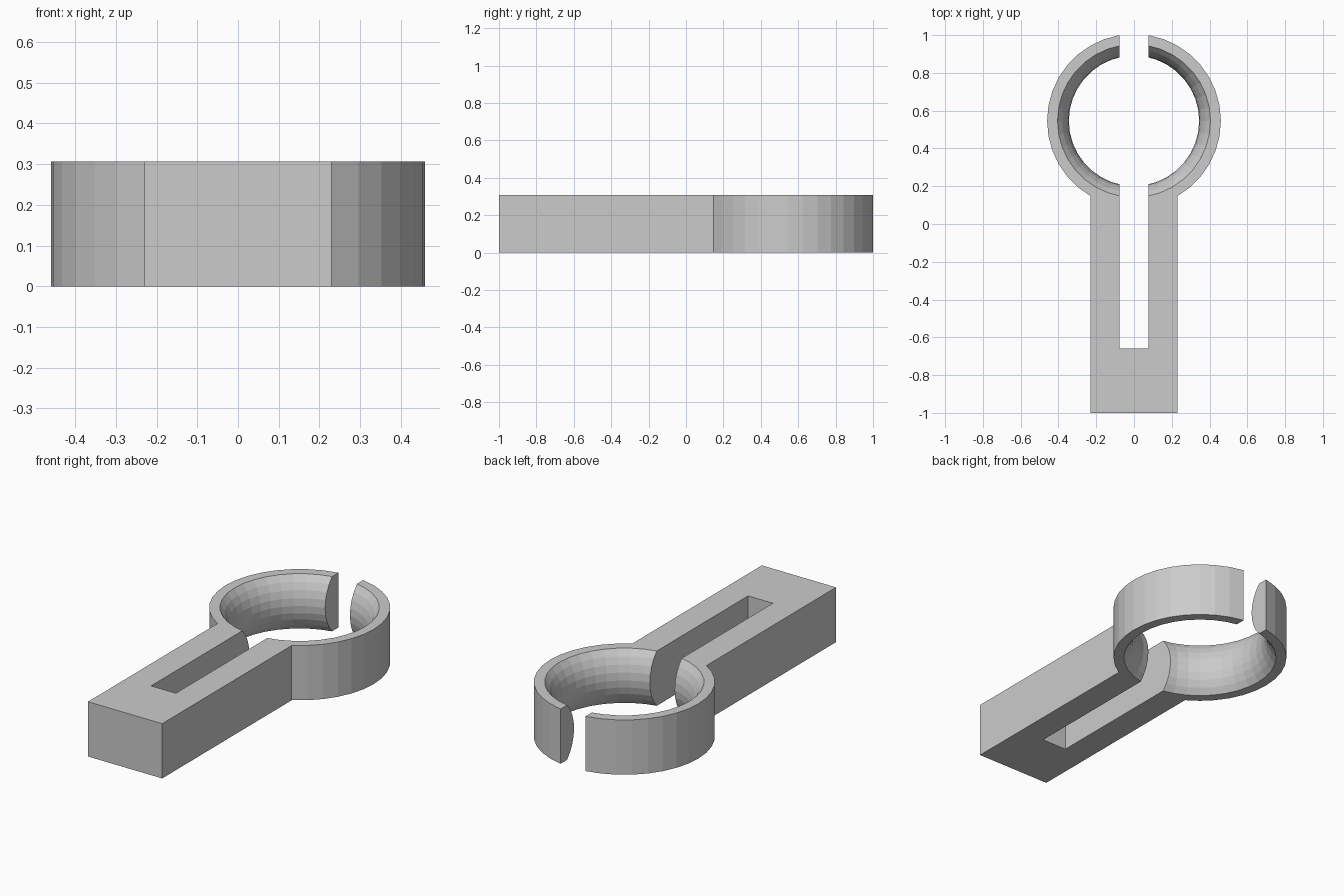
import bpy, bmesh, math

if "Cube" in bpy.data.objects:
    bpy.data.objects.remove(bpy.data.objects["Cube"])

H = 0.307                  # overall height
R_OUT, R_EDGE, R_MID = 0.46, 0.405, 0.345
CY = 0.546                 # ring centre
SLOT = 0.077               # half width of slot
SEGS, ROWS = 36, 8


def mesh_object(name, bm):
    bmesh.ops.recalc_face_normals(bm, faces=bm.faces)
    me = bpy.data.meshes.new(name)
    bm.to_mesh(me)
    bm.free()
    ob = bpy.data.objects.new(name, me)
    bpy.context.collection.objects.link(ob)
    return ob


def box(name, x0, x1, y0, y1, z0, z1):
    bm = bmesh.new()
    bmesh.ops.create_cube(bm, size=1)
    for v in bm.verts:
        v.co = (x0 + (v.co.x + .5) * (x1 - x0),
                y0 + (v.co.y + .5) * (y1 - y0),
                z0 + (v.co.z + .5) * (z1 - z0))
    return mesh_object(name, bm)


# Ring cross-section: straight outside, inside bulging towards the centre
sag = R_EDGE - R_MID
arc_r = ((H / 2) ** 2 + sag ** 2) / (2 * sag)
half = math.asin(H / 2 / arc_r)
profile = [(R_OUT, H), (R_OUT, 0)]
for i in range(ROWS + 1):
    a = half * (2 * i / ROWS - 1)
    profile.append((R_MID + arc_r * (1 - math.cos(a)), H / 2 + arc_r * math.sin(a)))
profile[2] = (R_EDGE, 0)
profile[-1] = (R_EDGE, H)

# Ring: profile turned around the vertical axis
bm = bmesh.new()
loops = []
for s in range(SEGS):
    t = 2 * math.pi * s / SEGS
    loops.append([bm.verts.new((r * math.cos(t), CY + r * math.sin(t), z)) for r, z in profile])
n = len(profile)
for s in range(SEGS):
    a, b = loops[s], loops[(s + 1) % SEGS]
    for i in range(n):
        j = (i + 1) % n
        bm.faces.new((a[i], b[i], b[j], a[j]))
clip = mesh_object("ring_clip", bm)

# Handle joined to the ring, then one long slot through both
handle = box("handle_block", -0.23, 0.23, -1, 0.147, 0, H)
slot = box("slot_cutter", -SLOT, SLOT, -0.66, 1.2, -0.1, H + 0.1)
for other, op in ((handle, 'UNION'), (slot, 'DIFFERENCE')):
    m = clip.modifiers.new(op.title(), 'BOOLEAN')
    m.object, m.operation, m.solver = other, op, 'EXACT'

# Keep the finished mesh and drop the helpers
dg = bpy.context.evaluated_depsgraph_get()
result = bpy.data.meshes.new_from_object(clip.evaluated_get(dg))
clip.modifiers.clear()
clip.data = result
for helper in (handle, slot):
    bpy.data.objects.remove(helper, do_unlink=True)
